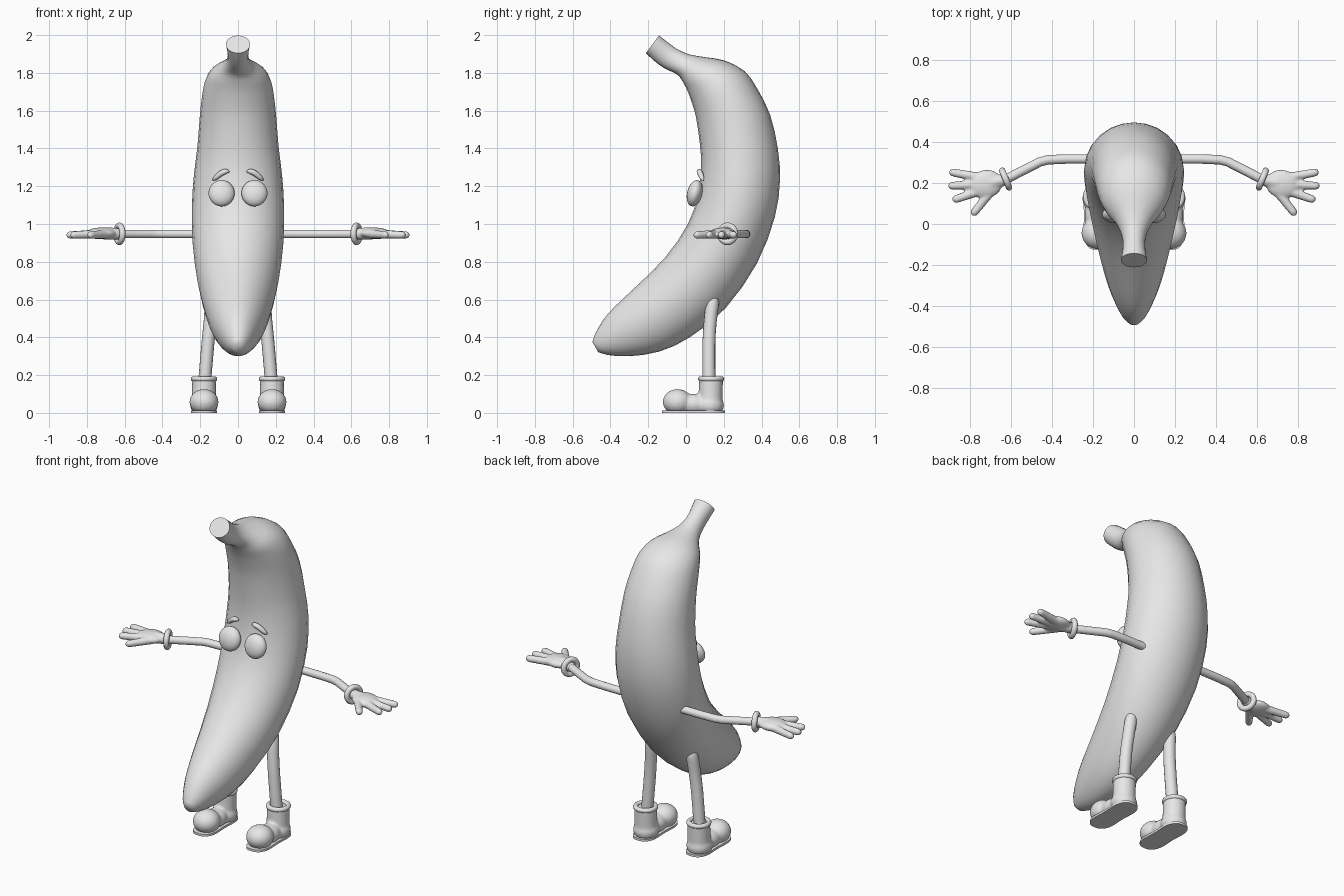
import bpy, bmesh, math
from mathutils import Vector, Matrix

if "Cube" in bpy.data.objects:
    bpy.data.objects.remove(bpy.data.objects["Cube"])

grey = bpy.data.materials.new("light grey")
grey.diffuse_color = (0.8, 0.8, 0.8, 1)
grey.use_nodes = True
grey.node_tree.nodes["Principled BSDF"].inputs["Base Color"].default_value = grey.diffuse_color


def finish(name, bm, mirror=False, remesh=0, angle=40):
    bmesh.ops.recalc_face_normals(bm, faces=bm.faces[:])
    me = bpy.data.meshes.new(name)
    bm.to_mesh(me)
    bm.free()
    me.materials.append(grey)
    ob = bpy.data.objects.new(name, me)
    bpy.context.collection.objects.link(ob)
    bpy.ops.object.select_all(action='DESELECT')
    ob.select_set(True)
    bpy.context.view_layer.objects.active = ob
    bpy.ops.object.shade_smooth_by_angle(angle=math.radians(angle))
    if remesh:  # fuse overlapping volumes into one soft skin
        r = ob.modifiers.new("fuse", 'REMESH')
        r.mode, r.voxel_size, r.use_smooth_shade = 'VOXEL', remesh, True
        s = ob.modifiers.new("soften", 'SMOOTH')
        s.factor, s.iterations = 0.5, 4
    if mirror:
        ob.modifiers.new("mirror", 'MIRROR')
    return ob


def loft(bm, rings):
    loops = [[bm.verts.new(p) for p in r] for r in rings]
    n = len(loops[0])
    for a, b in zip(loops, loops[1:]):
        for i in range(n):
            bm.faces.new((a[i], a[(i + 1) % n], b[(i + 1) % n], b[i]))
    bm.faces.new(loops[0])
    bm.faces.new(loops[-1][::-1])


def smooth_rows(rows, steps):
    """Catmull-Rom interpolation through rows of numbers."""
    out = []
    for i in range(len(rows) - 1):
        a, b, c, d = (rows[max(0, min(len(rows) - 1, i + k))] for k in (-1, 0, 1, 2))
        for s in range(steps):
            t = s / steps
            out.append([0.5 * (2 * q + (r - p) * t + (2 * p - 5 * q + 4 * r - u) * t * t
                               + (3 * q - p - 3 * r + u) * t ** 3)
                        for p, q, r, u in zip(a, b, c, d)])
    return out + [list(rows[-1])]


def tube(bm, rows, sides=14, steps=1):
    """Round tube through rows of x, y, z, radius."""
    rows = smooth_rows(rows, steps)
    pts = [Vector(r[:3]) for r in rows]
    rings = []
    for i, p in enumerate(pts):
        d = (pts[min(i + 1, len(pts) - 1)] - pts[max(i - 1, 0)]).normalized()
        u = d.cross(Vector((0, 0, 1)) if abs(d.z) < 0.8 else Vector((0, 1, 0))).normalized()
        v = d.cross(u)
        rings.append([p + rows[i][3] * (u * math.cos(k * math.tau / sides) + v * math.sin(k * math.tau / sides))
                      for k in range(sides)])
    loft(bm, rings)


def capsule(bm, a, b, ra, rb):
    """Tapered limb with round ends."""
    a, b = Vector(a), Vector(b)
    d = (b - a).normalized()
    rows = [(*(a - d * ra * math.cos(t)), ra * math.sin(t)) for t in (0.15, 0.5, 1.0, 1.57)]
    rows += [(*(b + d * rb * math.sin(t)), rb * math.cos(t)) for t in (0, 0.5, 1.0, 1.42)]
    tube(bm, rows, 12)


def ball(bm, loc, scale, rot=Matrix()):
    m = Matrix.Translation(loc) @ rot @ Matrix.Diagonal((*scale, 1))
    return bmesh.ops.create_uvsphere(bm, u_segments=24, v_segments=16, radius=1, matrix=m)['verts']


def ring(bm, loc, axis, major, minor):
    q = Vector((0, 0, 1)).rotation_difference(Vector(axis)).to_matrix()
    n, m = 24, 10
    vs = [[bm.verts.new(Vector(loc) + q @ Vector(((major + minor * math.cos(b)) * math.cos(a),
                                                  (major + minor * math.cos(b)) * math.sin(a),
                                                  minor * math.sin(b))))
           for b in (j * math.tau / m for j in range(m))] for a in (i * math.tau / n for i in range(n))]
    for i in range(n):
        for j in range(m):
            bm.faces.new((vs[i][j], vs[(i + 1) % n][j], vs[(i + 1) % n][(j + 1) % m], vs[i][(j + 1) % m]))


# Curved fruit body: front y, z, back y, z, half width
sections = [
    (-.212, 1.905, -.143, 1.998, .064), (-.17, 1.865, -.09, 1.957, .056),
    (-.12, 1.828, -.045, 1.925, .055), (-.075, 1.806, .02, 1.897, .068),
    (-.037, 1.783, .11, 1.882, .10), (-.01, 1.74, .206, 1.865, .147),
    (.01, 1.70, .31, 1.81, .175), (.032, 1.64, .375, 1.72, .19),
    (.053, 1.565, .445, 1.58, .202), (.074, 1.42, .487, 1.395, .215),
    (.08, 1.30, .497, 1.225, .233), (.063, 1.155, .47, 1.035, .244),
    (.01, 1.0, .375, .79, .24), (-.11, .823, .21, .555, .213),
    (-.27, .664, .02, .40, .172), (-.38, .56, -.14, .325, .135),
    (-.44, .49, -.30, .30, .095), (-.48, .42, -.41, .306, .058),
    (-.495, .375, -.465, .322, .026)]
bm = bmesh.new()
body = []
for fy, fz, by, bz, w in smooth_rows(sections, 2):
    c = Vector((0, (fy + by) / 2, (fz + bz) / 2))
    h = Vector((0, (by - fy) / 2, (bz - fz) / 2))
    body.append([c + h * math.cos(k * math.tau / 24) + Vector((w * math.sin(k * math.tau / 24), 0, 0))
                 for k in range(24)])
loft(bm, body)
finish("fruit_body", bm, angle=55)

# Eyes, tilted to follow the body
bm = bmesh.new()
ball(bm, (.087, .046, 1.163), (.069, .04, .071), Matrix.Rotation(math.radians(-14), 4, 'X'))
finish("eyes", bm, mirror=True)

# Eyebrows
bm = bmesh.new()
tube(bm, [(.132, .093, 1.232, .004), (.12, .085, 1.243, .012), (.09, .075, 1.268, .015),
          (.062, .07, 1.279, .013), (.047, .072, 1.275, .004)], 12, 3)
finish("eyebrows", bm, mirror=True)

# Arms
bm = bmesh.new()
tube(bm, [(.17, .318, .947, .023), (.33, .318, .947, .023), (.42, .314, .947, .023),
          (.46, .304, .947, .023), (.64, .212, .947, .023)])
finish("arms", bm, mirror=True)

# Glove cuffs
bm = bmesh.new()
ring(bm, (.628, .22, .948), (.88, -.36, 0), .044, .016)
finish("glove_cuffs", bm, mirror=True)

# Gloved hands: palm, three fingers and a thumb
bm = bmesh.new()
capsule(bm, (.63, .218, .948), (.70, .20, .95), .03, .034)
ball(bm, (.725, .195, .95), (.082, .07, .031), Matrix.Rotation(math.radians(-14), 4, 'Z'))
for base, tip in (((.74, .225), (.885, .252)), ((.75, .195), (.89, .187)),
                  ((.745, .165), (.87, .122)), ((.70, .16), (.78, .058))):
    capsule(bm, (*base, .947), (*tip, .942), .024, .02)
finish("hands", bm, mirror=True, remesh=.007)

# Legs
bm = bmesh.new()
tube(bm, [(.135, .155, .625, .008), (.137, .148, .61, .025), (.14, .14, .575, .034),
          (.148, .128, .48, .034), (.16, .121, .36, .034), (.178, .122, .15, .034)], 16, 2)
finish("legs", bm, mirror=True)

# Boots: rounded toe, instep and shaft
bm = bmesh.new()
toe = ball(bm, (.18, -.045, .058), (.077, .078, .068))
toe += ball(bm, (.18, .04, .045), (.062, .09, .056))
toe += ball(bm, (.18, .125, .04), (.073, .076, .06))
for v in toe:
    v.co.z = max(v.co.z, .006)
tube(bm, [(.18, .128, .02, .07), (.18, .13, .08, .064), (.18, .133, .18, .063)], 24)
finish("boots", bm, mirror=True, remesh=.008)

# Boot top rims
bm = bmesh.new()
ring(bm, (.18, .133, .18), (0, 0, 1), .056, .014)
finish("boot_rims", bm, mirror=True)

# Soles with a narrow waist
bm = bmesh.new()
outline = []
for k in range(40):
    a = k * math.tau / 40
    c, s = math.cos(a), math.sin(a)
    outline.append((.18 + .083 * math.copysign(abs(s) ** .7, s) * (1 - .22 * (1 - c * c) ** 3), .04 + .167 * c))
loft(bm, [[(x, y, z) for x, y in outline] for z in (0, .013)])
finish("soles", bm, mirror=True)
